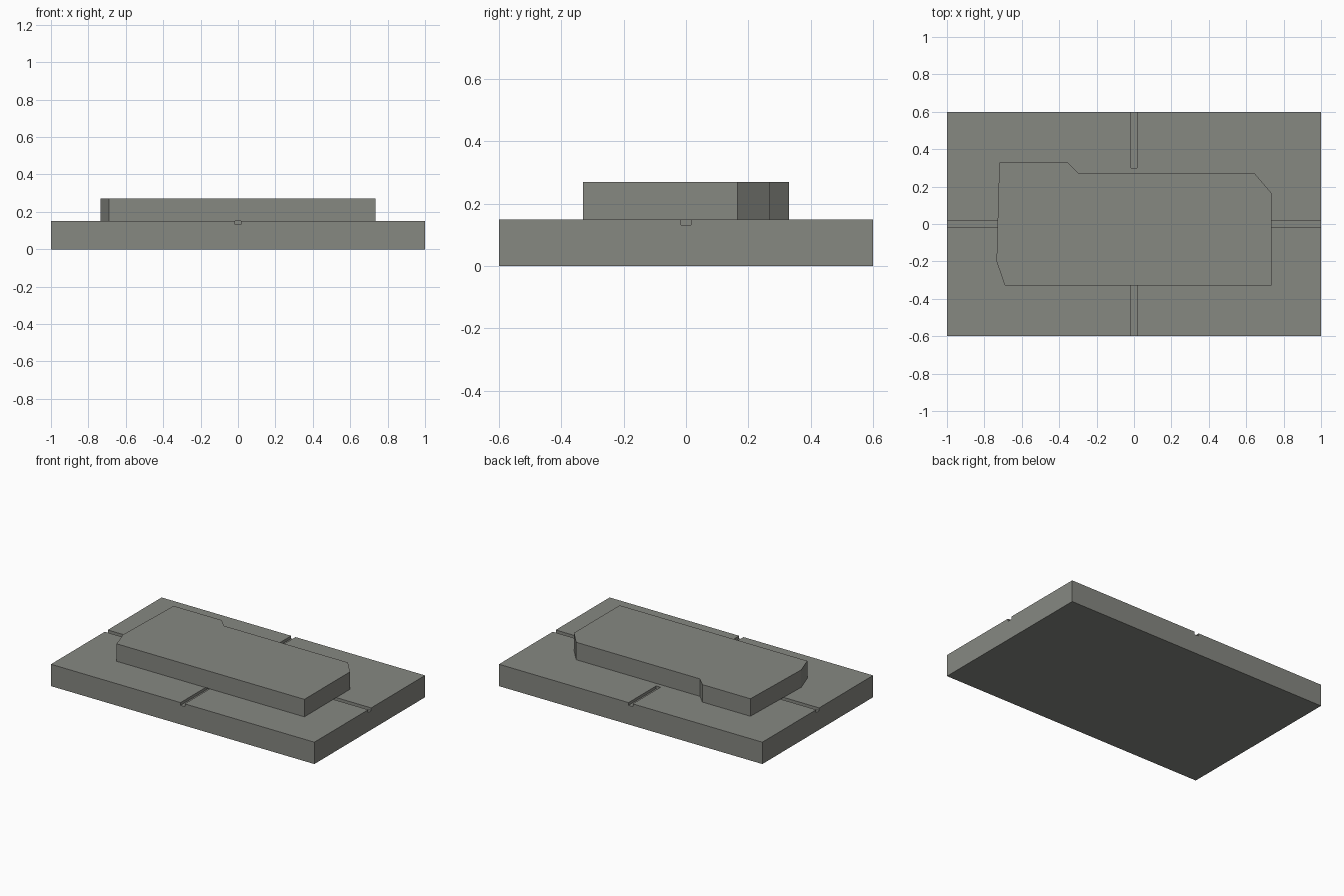
import bpy, bmesh

if "Cube" in bpy.data.objects:
    bpy.data.objects.remove(bpy.data.objects["Cube"])

stone = bpy.data.materials.new("grey_stone")
stone.diffuse_color = (0.24, 0.246, 0.222, 1)
stone.use_nodes = True
stone.node_tree.nodes["Principled BSDF"].inputs["Base Color"].default_value = stone.diffuse_color


def prism(name, outline, z0, z1):
    """Extrude a flat counter-clockwise outline from z0 to z1."""
    bm = bmesh.new()
    face = bm.faces.new([bm.verts.new((x, y, z0)) for x, y in outline])
    res = bmesh.ops.extrude_face_region(bm, geom=[face], use_keep_orig=True)
    top = [g for g in res["geom"] if isinstance(g, bmesh.types.BMVert)]
    bmesh.ops.translate(bm, verts=top, vec=(0, 0, z1 - z0))
    bmesh.ops.recalc_face_normals(bm, faces=bm.faces)
    mesh = bpy.data.meshes.new(name)
    bm.to_mesh(mesh)
    bm.free()
    mesh.materials.append(stone)
    obj = bpy.data.objects.new(name, mesh)
    bpy.context.collection.objects.link(obj)
    return obj


def rect(x0, x1, y0, y1):
    return [(x0, y0), (x1, y0), (x1, y1), (x0, y1)]


# Base plate
BASE_TOP = 0.15
base = prism("base_plate", rect(-1, 1, -0.6, 0.6), 0, BASE_TOP)

# Grooves cut inward from the middle of each edge
W = 0.016
grooves = {
    "left": rect(-1.1, -0.7, -W, W),
    "right": rect(0.7, 1.1, -W, W),
    "front": rect(-W, W, -0.7, -0.3),
    "back": rect(-W, W, 0.3, 0.7),
}
for side, outline in grooves.items():
    cutter = prism(side + "_groove_cutter", outline, BASE_TOP - 0.019, BASE_TOP + 0.05)
    cutter.hide_render = True
    cutter.hide_set(True)
    mod = base.modifiers.new(side + "_groove", "BOOLEAN")
    mod.operation = "DIFFERENCE"
    mod.solver = "EXACT"
    mod.object = cutter

# Bake the cuts, then drop the cutters
bpy.context.view_layer.update()
cut = bpy.data.meshes.new_from_object(base.evaluated_get(bpy.context.evaluated_depsgraph_get()))
base.modifiers.clear()
base.data = cut
for side in grooves:
    bpy.data.objects.remove(bpy.data.objects[side + "_groove_cutter"])

# Raised slab with clipped corners and a stepped back edge
prism("raised_slab", [
    (-0.69, -0.33), (0.735, -0.33), (0.735, 0.165), (0.645, 0.27),
    (-0.295, 0.27), (-0.355, 0.33), (-0.72, 0.33), (-0.735, -0.2),
], BASE_TOP, 0.27)
